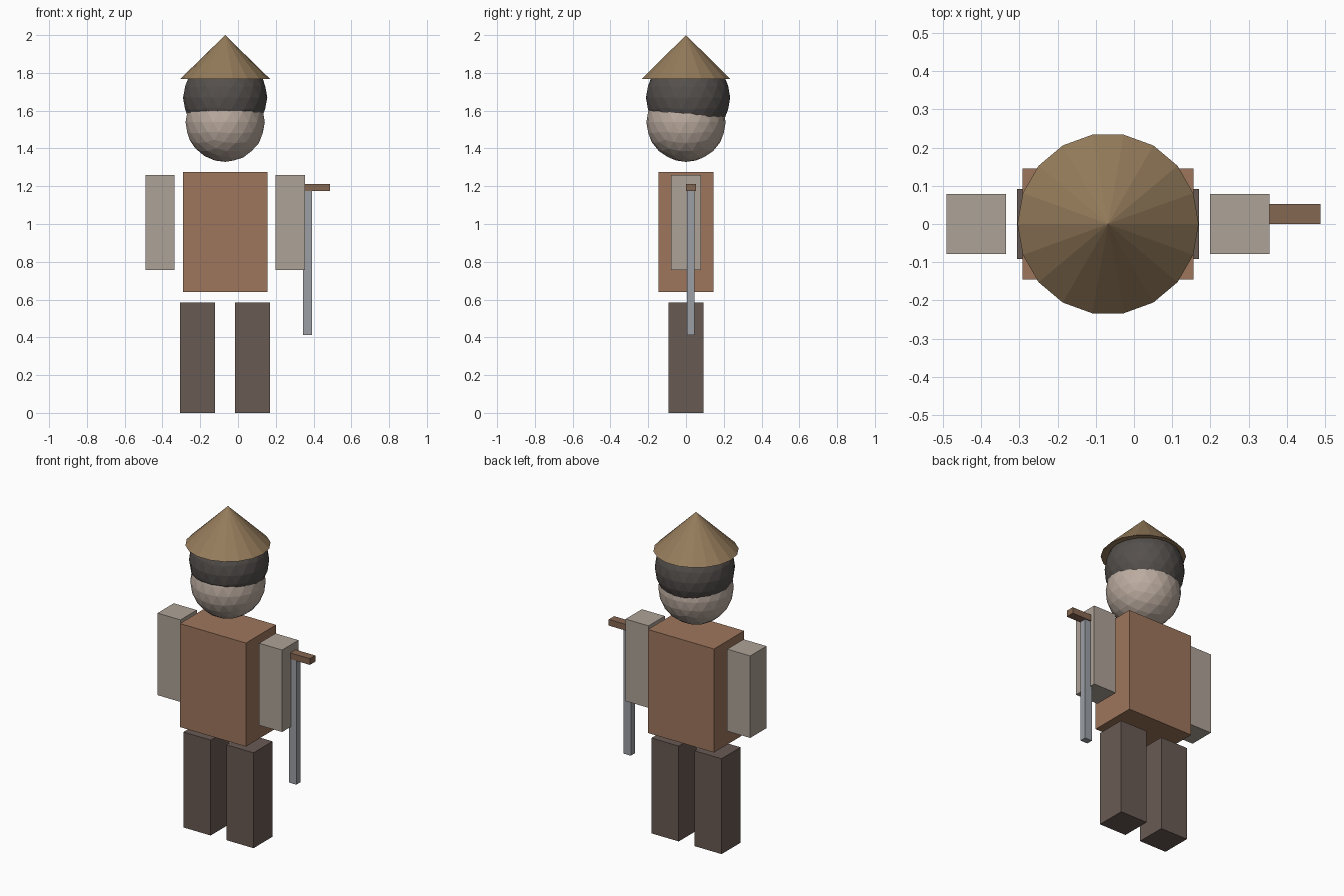
import bpy

if "Cube" in bpy.data.objects:
    bpy.data.objects.remove(bpy.data.objects["Cube"])

CX = -0.068  # body centre line (the sword shifts the bounds)


def paint(obj, name, rgb):
    mat = bpy.data.materials.get(name) or bpy.data.materials.new(name)
    mat.diffuse_color = (*rgb, 1)
    mat.use_nodes = True
    mat.node_tree.nodes["Principled BSDF"].inputs["Base Color"].default_value = mat.diffuse_color
    obj.name = name if obj.name.startswith("_") else obj.name
    obj.data.materials.append(mat)


def box(name, lo, hi, mat, rgb):
    bpy.ops.mesh.primitive_cube_add(size=1, location=[(a + b) / 2 for a, b in zip(lo, hi)])
    obj = bpy.context.object
    obj.name = name
    obj.scale = [b - a for a, b in zip(lo, hi)]
    bpy.ops.object.transform_apply(location=False, rotation=False, scale=True)
    paint(obj, mat, rgb)


def ball(name, centre, radius, mat, rgb):
    bpy.ops.mesh.primitive_ico_sphere_add(subdivisions=3, radius=radius, location=centre)
    bpy.context.object.name = name
    paint(bpy.context.object, mat, rgb)


# Torso
box("torso", (CX - 0.224, -0.146, 0.64), (CX + 0.224, 0.146, 1.275), "tunic", (0.34, 0.18, 0.107))

# Legs and arms, mirrored about the body centre line
for side, s in (("left", -1), ("right", 1)):
    for part, inner, outer, depth, z0, z1, mat, rgb in (
        ("leg", 0.053, 0.238, 0.092, 0.0, 0.585, "trousers", (0.14, 0.102, 0.087)),
        ("arm", 0.267, 0.423, 0.079, 0.757, 1.26, "sleeve", (0.42, 0.36, 0.31)),
    ):
        x0, x1 = sorted((CX + s * inner, CX + s * outer))
        box(f"{side}_{part}", (x0, -depth, z0), (x1, depth, z1), mat, rgb)

# Head and hair
ball("head", (CX, 0, 1.539), 0.21, "skin", (0.5, 0.41, 0.35))
ball("hair", (CX, 0.011, 1.669), 0.223, "hair", (0.09, 0.08, 0.075))

# Straw hat
bpy.ops.mesh.primitive_cone_add(vertices=18, radius1=0.2375, radius2=0, depth=0.232,
                                location=(CX, 0, 1.884), rotation=(0, 0, 1.5707963))
bpy.context.object.name = "straw_hat"
paint(bpy.context.object, "straw", (0.3, 0.2, 0.105))

# Sword
box("sword_blade", (0.343, 0.005, 0.412), (0.392, 0.045, 1.19), "steel", (0.33, 0.35, 0.38))
box("sword_guard", (0.247, 0.0, 1.174), (0.488, 0.052, 1.212), "wood", (0.235, 0.135, 0.085))
